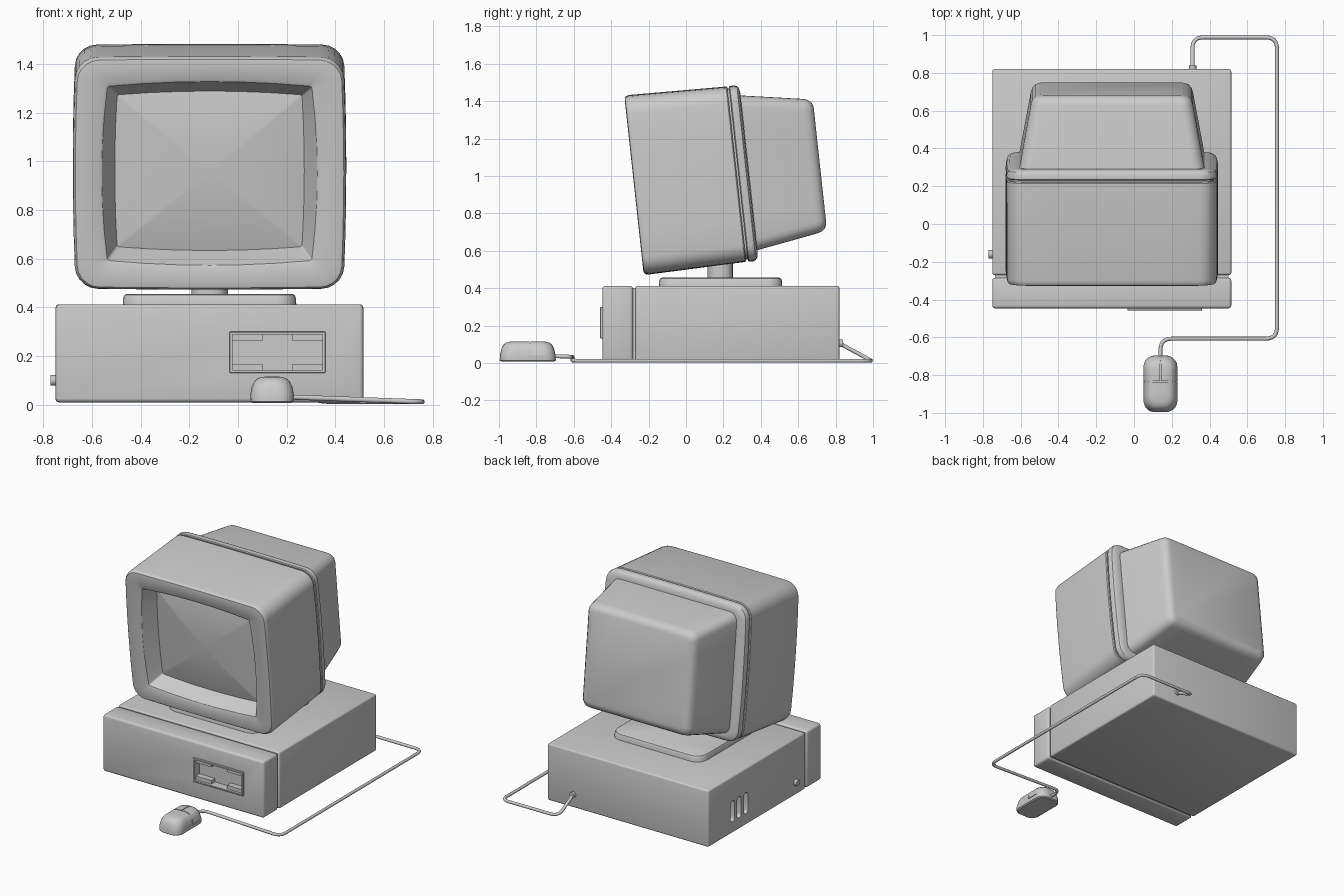
import bpy, bmesh
from math import radians, pi, cos, sin
from mathutils import Matrix, Vector

if "Cube" in bpy.data.objects:
    bpy.data.objects.remove(bpy.data.objects["Cube"])

CX = -0.117  # centre of computer


def finish(name, bm, angle=35):
    bmesh.ops.recalc_face_normals(bm, faces=bm.faces)
    me = bpy.data.meshes.new(name)
    bm.to_mesh(me)
    bm.free()
    ob = bpy.data.objects.new(name, me)
    bpy.context.collection.objects.link(ob)
    activate(ob)
    bpy.ops.object.shade_smooth_by_angle(angle=radians(angle))
    return ob


def activate(ob):
    bpy.ops.object.select_all(action='DESELECT')
    ob.select_set(True)
    bpy.context.view_layer.objects.active = ob


def box(name, lo, hi, bevel=0.0, seg=3):
    lo, hi = Vector(lo), Vector(hi)
    bm = bmesh.new()
    bmesh.ops.create_cube(bm, size=1)
    bmesh.ops.scale(bm, vec=hi - lo, verts=bm.verts)
    bmesh.ops.translate(bm, vec=(lo + hi) / 2, verts=bm.verts)
    if bevel:
        bmesh.ops.bevel(bm, geom=bm.edges[:], offset=bevel, segments=seg,
                        profile=0.5, affect='EDGES')
    return finish(name, bm)


def cut(ob, cutters):
    for c in cutters:
        c.hide_render = True
        m = ob.modifiers.new("cut", 'BOOLEAN')
        m.operation, m.object, m.solver = 'DIFFERENCE', c, 'EXACT'
        activate(ob)
        bpy.ops.object.modifier_apply(modifier=m.name)
    activate(ob)
    bpy.ops.object.shade_smooth_by_angle(angle=radians(35))


def remove(obs):
    for o in obs:
        bpy.data.objects.remove(o)


def ring(hw, hh, r, bow_w=0, bow_h=0, arc=5, sub=6):
    """Rounded rectangle whose sides may bow outwards."""
    corners = [(1, -1, -pi / 2), (1, 1, 0), (-1, 1, pi / 2), (-1, -1, pi)]
    base = []
    for sx, sy, a0 in corners:
        for i in range(arc + 1):
            a = a0 + pi / 2 * i / arc
            base.append((sx * (hw - r) + r * cos(a), sy * (hh - r) + r * sin(a)))
    pts = []
    for i, p in enumerate(base):
        pts.append(p)
        if i % (arc + 1) == arc:
            q = base[(i + 1) % len(base)]
            for k in range(1, sub):
                t = k / sub
                pts.append((p[0] + (q[0] - p[0]) * t, p[1] + (q[1] - p[1]) * t))
    return [(x * (1 + bow_w * (1 - (y / hh) ** 2)),
             y * (1 + bow_h * (1 - (x / hw) ** 2))) for x, y in pts]


def loft(name, rings, matrix, along_y=False, angle=35):
    """Each ring: (position, half width, half height, corner radius, bow, bow)."""
    bm = bmesh.new()
    loops = []
    for p, *shape in rings:
        loops.append([bm.verts.new(matrix @ Vector((a, p, b) if along_y else (a, b, p)))
                      for a, b in ring(*shape)])
    n = len(loops[0])
    for A, B in zip(loops, loops[1:]):
        for i in range(n):
            j = (i + 1) % n
            bm.faces.new((A[i], A[j], B[j], B[i]))
    bm.faces.new(loops[0])
    bm.faces.new(loops[-1])
    return finish(name, bm, angle)


# system case, front bezel and the core seen in the seam
case = box("case", (-0.75, -0.27, 0.01), (0.515, 0.82, 0.412), 0.012)
bezel = box("case_bezel", (-0.75, -0.447, 0.01), (0.515, -0.284, 0.412), 0.016)
box("case_seam_core", (-0.735, -0.29, 0.022), (0.5, -0.265, 0.4))

# side ventilation slots
vents = [box("vent_cutter", (-0.8, y - 0.023, 0.09), (-0.72, y + 0.023, 0.24), 0.02)
         for y in (0.55, 0.475, 0.40)]
cut(case, vents)
remove(vents)

# disk drive: raised frame, recess and four corner blocks
recess = box("drive_cutter", (-0.022, -0.6, 0.142), (0.347, -0.40, 0.288))
frame = box("drive_frame", (-0.035, -0.459, 0.13), (0.36, -0.38, 0.30), 0.003, 1)
cut(bezel, [recess])
cut(frame, [recess])
remove([recess])
for x0, x1 in ((-0.023, 0.10), (0.225, 0.348)):
    for z0, z1 in ((0.141, 0.168), (0.262, 0.289)):
        box("drive_block", (x0, -0.442, z0), (x1, -0.398, z1))


def peg(name, loc, r, depth, axis):
    bm = bmesh.new()
    rot = Matrix.Rotation(pi / 2, 4, axis)
    bmesh.ops.create_cone(bm, cap_ends=True, segments=20, radius1=r, radius2=r,
                          depth=depth, matrix=Matrix.Translation(loc) @ rot)
    return finish(name, bm)


# power button and cable plug
peg("power_button", (-0.755, -0.16, 0.10), 0.022, 0.03, 'Y')
peg("cable_plug", (0.31, 0.825, 0.105), 0.02, 0.03, 'X')

# monitor stand
loft("stand_plate", [(0.408, 0.357, 0.33, 0.08), (0.44, 0.355, 0.328, 0.08),
                     (0.451, 0.35, 0.323, 0.078), (0.456, 0.34, 0.313, 0.07)],
     Matrix.Translation((CX, 0.185, 0)))
loft("stand_neck", [(0.45, 0.075, 0.068, 0.06), (0.55, 0.075, 0.068, 0.06)],
     Matrix.Translation((CX, 0.183, 0)))

# tilted monitor
tilt = Matrix.Translation((CX, -0.278, 0.95)) @ Matrix.Rotation(radians(6.2), 4, 'X')
B, H = 0.022, 0.01
front = [(0.552, 0.53, 0.45, 0.07, B, H), (0.552, 0.545, 0.462, 0.08, B, H),
         (0.546, 0.55, 0.467, 0.085, B, H), (0.03, 0.55, 0.478, 0.09, B, H),
         (0.012, 0.547, 0.475, 0.09, B, H), (0.003, 0.54, 0.468, 0.085, B, H),
         (0.0, 0.525, 0.453, 0.075, B, H), (0.003, 0.43, 0.37, 0.015, 0.05, 0.05),
         (0.008, 0.42, 0.36, 0.01, 0.055, 0.055),
         (0.11, 0.38, 0.314, 0.01, 0.025, 0.05)]
front += [(0.11 - 0.035 * (1 - s * s), 0.38 * s, 0.314 * s, 0.01 * s, 0.025, 0.05)
          for s in (0.97, 0.8, 0.6, 0.4, 0.2, 0.04)]
loft("monitor_front_shell", front, tilt, True, 32)
loft("monitor_rear_shell",
     [(0.545, 0.535, 0.455, 0.07, B, H), (0.562, 0.535, 0.455, 0.07, B, H),
      (0.562, 0.545, 0.463, 0.08, B, H), (0.567, 0.55, 0.468, 0.085, B, H),
      (0.59, 0.55, 0.468, 0.085, B, H), (0.604, 0.545, 0.463, 0.08, B, H),
      (0.614, 0.53, 0.45, 0.07, B, H), (0.618, 0.505, 0.43, 0.06),
      (0.618, 0.49, 0.416, 0.06), (0.945, 0.43, 0.362, 0.06),
      (0.972, 0.422, 0.354, 0.055), (0.991, 0.406, 0.338, 0.045),
      (1.0, 0.38, 0.312, 0.03)], tilt, True)

# mouse body with grooves around its buttons
MX = 0.14
mouse = loft("mouse", [(0.008, 0.08, 0.142, 0.05), (0.014, 0.088, 0.15, 0.058),
                       (0.04, 0.09, 0.149, 0.06), (0.075, 0.083, 0.141, 0.06),
                       (0.096, 0.073, 0.131, 0.058), (0.108, 0.06, 0.117, 0.05),
                       (0.114, 0.042, 0.095, 0.036), (0.116, 0.02, 0.06, 0.018)],
             Matrix.Translation((MX, -0.846, 0)), angle=50)
grooves = [box("groove_cutter", (MX - 0.1, -0.837, 0.106), (MX + 0.1, -0.832, 0.13)),
           box("groove_cutter", (MX - 0.0025, -0.834, 0.103), (MX + 0.0025, -0.68, 0.13))]
for s in (-1, 1):
    xs = sorted((MX + s * 0.083, MX + s * 0.1))
    grooves.append(box("groove_cutter", (xs[0], -0.837, 0.038), (xs[1], -0.832, 0.085)))
    grooves.append(box("groove_cutter", (xs[0], -0.834, 0.038), (xs[1], -0.75, 0.042)))
cut(mouse, grooves)
remove(grooves)

# mouse cable with rounded corners
path = [Vector(p) for p in ((MX, -0.72, 0.036), (MX, -0.607, 0.034), (0.757, -0.607, 0.012),
                            (0.757, 0.988, 0.012), (0.31, 0.988, 0.014), (0.31, 0.82, 0.105))]
pts = [path[0]]
for a, b, c in zip(path, path[1:], path[2:]):
    p, q = b + (a - b).normalized() * 0.06, b + (c - b).normalized() * 0.06
    for i in range(7):
        t = i / 6
        pts.append(p * (1 - t) ** 2 + b * 2 * t * (1 - t) + q * t * t)
pts.append(path[-1])
cu = bpy.data.curves.new("mouse_cable", 'CURVE')
cu.dimensions, cu.bevel_depth, cu.bevel_resolution = '3D', 0.0105, 3
cu.use_fill_caps = True
sp = cu.splines.new('POLY')
sp.points.add(len(pts) - 1)
for s, p in zip(sp.points, pts):
    s.co = (*p, 1)
cable = bpy.data.objects.new("mouse_cable", cu)
bpy.context.collection.objects.link(cable)
activate(cable)
bpy.ops.object.convert(target='MESH')
bpy.ops.object.shade_smooth_by_angle(angle=radians(50))
